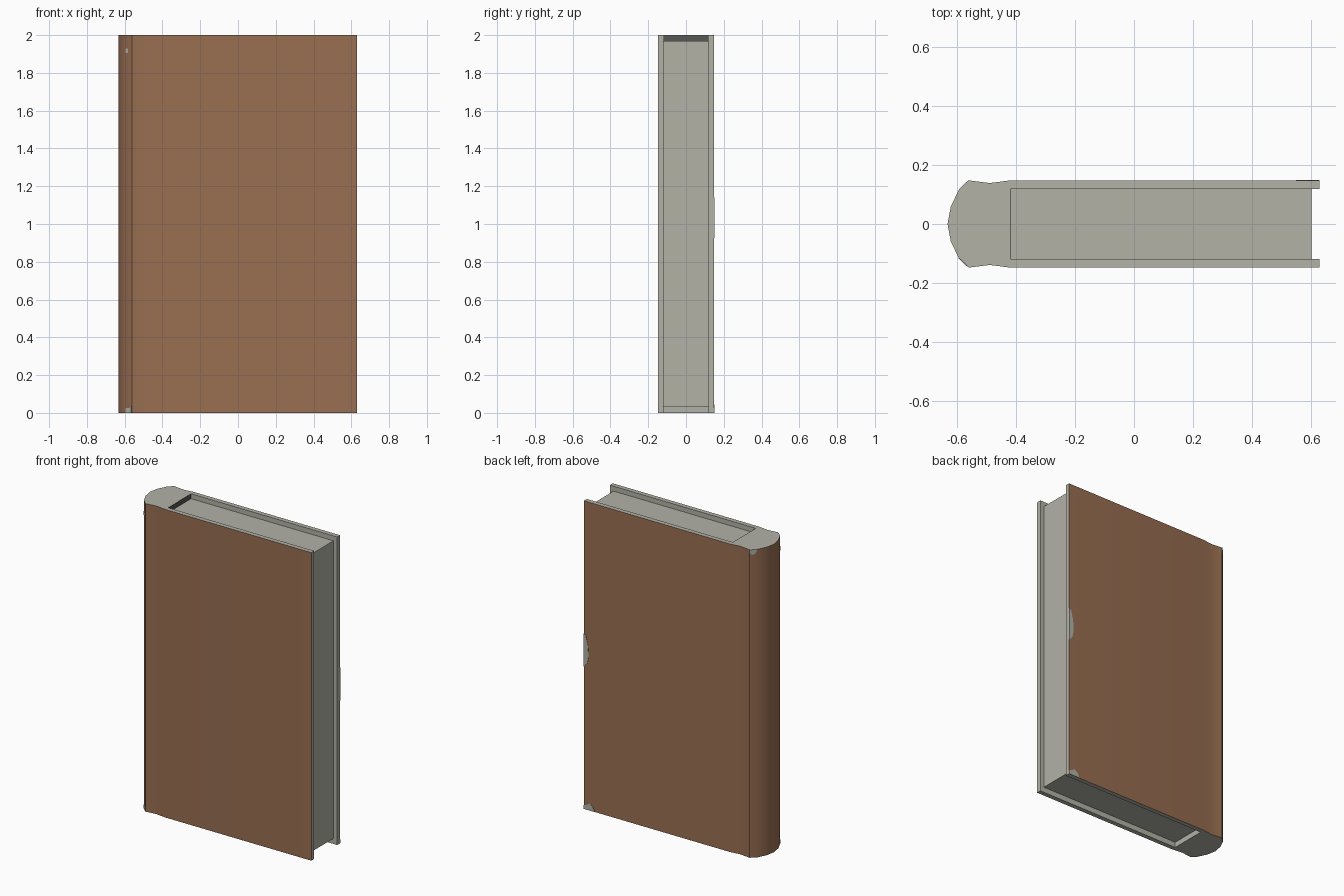
import bpy, bmesh, math
from mathutils import Vector

if "Cube" in bpy.data.objects:
    bpy.data.objects.remove(bpy.data.objects["Cube"])


def material(name, rgb):
    m = bpy.data.materials.new(name)
    m.diffuse_color = (*rgb, 1)
    m.use_nodes = True
    m.node_tree.nodes["Principled BSDF"].inputs["Base Color"].default_value = m.diffuse_color
    return m


BROWN = material("brown leather", (0.319, 0.159, 0.084))
GREY = material("paper grey", (0.445, 0.445, 0.39))
DARK = material("dark grey", (0.095, 0.095, 0.09))


def prism(name, base, extrude, mats):
    """Extrude a closed loop of points along a vector."""
    bm = bmesh.new()
    face = bm.faces.new([bm.verts.new(p) for p in base])
    res = bmesh.ops.extrude_face_region(bm, geom=[face], use_keep_orig=True)
    verts = [v for v in res["geom"] if isinstance(v, bmesh.types.BMVert)]
    bmesh.ops.translate(bm, verts=verts, vec=extrude)
    bmesh.ops.recalc_face_normals(bm, faces=bm.faces)
    mesh = bpy.data.meshes.new(name)
    bm.to_mesh(mesh)
    bm.free()
    for m in mats:
        mesh.materials.append(m)
    ob = bpy.data.objects.new(name, mesh)
    bpy.context.collection.objects.link(ob)
    return ob


# Cover: boards, hinge grooves and rounded spine as one mirrored profile
half = [(-0.42, 0.118), (0.63, 0.118), (0.63, 0.148), (-0.42, 0.148),
        (-0.49, 0.139), (-0.56, 0.148), (-0.595, 0.115), (-0.622, 0.06)]
profile = half + [(-0.633, 0)] + [(x, -y) for x, y in reversed(half)]
cover = prism("cover", [(x, y, 0) for x, y in profile], (0, 0, 2), [GREY, BROWN])
for p in cover.data.polygons:
    outside = abs(p.center.y) > 0.135 or p.center.x < -0.5
    if abs(p.normal.z) < 0.5 and p.normal.x < 0.5 and outside:
        p.material_index = 1
bpy.context.view_layer.objects.active = cover
cover.select_set(True)
bpy.ops.object.shade_smooth_by_angle(angle=math.radians(30))

# Page block, set in from the head, tail and fore edge
prism("pages", [(-0.42, -0.118, 0.035), (0.603, -0.118, 0.035),
                (0.603, 0.118, 0.035), (-0.42, 0.118, 0.035)],
      (0, 0, 1.933), [GREY])

# Dark strip on the inner spine wall above the pages
prism("head_strip", [(-0.42, -0.117, 1.969), (-0.418, -0.117, 1.969),
                     (-0.418, 0.117, 1.969), (-0.42, 0.117, 1.969)],
      (0, 0, 0.03), [DARK])


def worn_patch(name, start, end, outline):
    """Thin plate on the wall from start to end; outline is (distance, z)."""
    a, b = Vector((*start, 0)), Vector((*end, 0))
    u = (b - a).normalized()
    n = Vector((u.y, -u.x, 0))
    if n.y * a.y < 0:
        n = -n
    prism(name, [a + u * d + Vector((0, 0, z)) - n * 0.001 for d, z in outline],
          n * 0.003, [GREY])


# Worn spots on the back cover
fore, hinge = (0.63, 0.148), (-0.42, 0.148)
worn_patch("worn_back_edge", fore, hinge,
           [(0, 0.925), (0.025, 0.95), (0.035, 1.0), (0.03, 1.07), (0.015, 1.13), (0, 1.14)])
worn_patch("worn_back_corner", fore, hinge,
           [(0, 0), (0.08, 0), (0.065, 0.03), (0.04, 0.045), (0.02, 0.03), (0, 0.025)])

# Worn spots along the spine
worn_patch("worn_spine_back_top", (-0.56, 0.148), (-0.595, 0.115),
           [(0, 2), (0.046, 2), (0.036, 1.975), (0.015, 1.965), (0, 1.98)])
worn_patch("worn_spine_front_top", (-0.56, -0.148), (-0.595, -0.115),
           [(0.03, 1.905), (0.048, 1.905), (0.048, 1.93), (0.03, 1.93)])
worn_patch("worn_spine_front_bottom", (-0.56, -0.148), (-0.595, -0.115),
           [(0.006, 0), (0.046, 0), (0.046, 0.025), (0.02, 0.025), (0.006, 0.035)])
